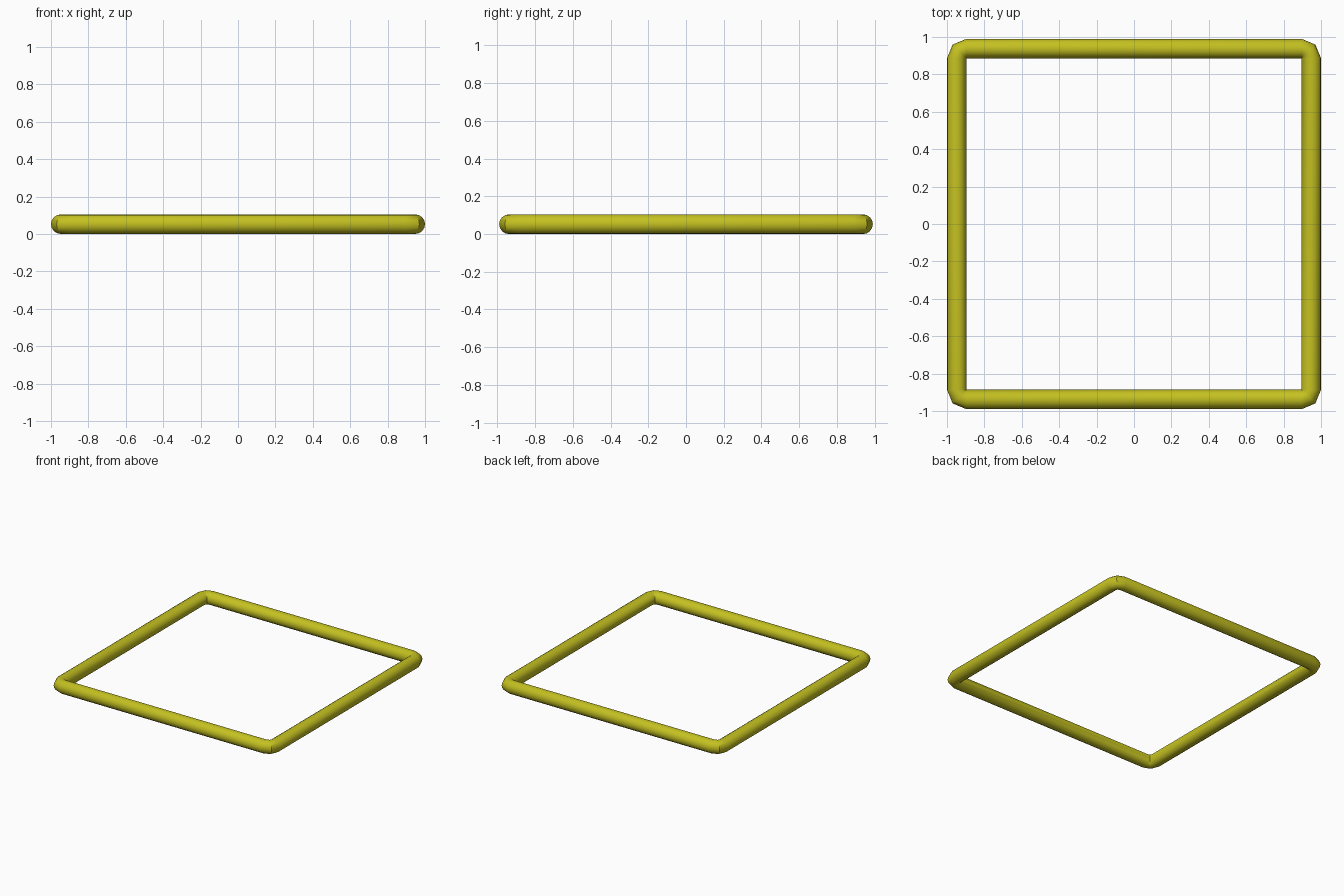
import bpy, bmesh
from math import sin, cos, pi
from mathutils import Vector

if "Cube" in bpy.data.objects:
    bpy.data.objects.remove(bpy.data.objects["Cube"])

R = 0.052            # tube radius
HX, HY = 1.0, 0.99   # outer half sizes
SIDES = 16           # sides of the tube
BEND = 2             # segments per corner

# Rings of the tube: each corner swings about the inner corner point
bm = bmesh.new()
rings = []
for q, (sx, sy) in enumerate([(1, 1), (-1, 1), (-1, -1), (1, -1)]):
    pivot = Vector((sx * (HX - 2 * R), sy * (HY - 2 * R), R))
    for k in range(BEND + 1):
        a = (q + k / BEND) * pi / 2
        out = Vector((cos(a), sin(a), 0))
        ring = []
        for i in range(SIDES):
            t = 2 * pi * i / SIDES
            ring.append(bm.verts.new(pivot + out * R * (1 + cos(t)) + Vector((0, 0, R * sin(t)))))
        rings.append(ring)

# Skin between neighbouring rings, closing the loop
for n, a in enumerate(rings):
    b = rings[(n + 1) % len(rings)]
    for i in range(SIDES):
        j = (i + 1) % SIDES
        bm.faces.new((a[i], b[i], b[j], a[j]))

# Weld the points that meet at the inner corners
bmesh.ops.remove_doubles(bm, verts=bm.verts, dist=1e-4)
bmesh.ops.recalc_face_normals(bm, faces=bm.faces)
mesh = bpy.data.meshes.new("square_tube_frame")
bm.to_mesh(mesh)
bm.free()

frame = bpy.data.objects.new("square_tube_frame", mesh)
bpy.context.collection.objects.link(frame)
mat = bpy.data.materials.new("yellow")
mat.diffuse_color = (0.55, 0.53, 0.015, 1)
mat.use_nodes = True
mat.node_tree.nodes["Principled BSDF"].inputs["Base Color"].default_value = mat.diffuse_color
mesh.materials.append(mat)

bpy.context.view_layer.objects.active = frame
frame.select_set(True)
bpy.ops.object.shade_smooth_by_angle(angle=pi / 6)
